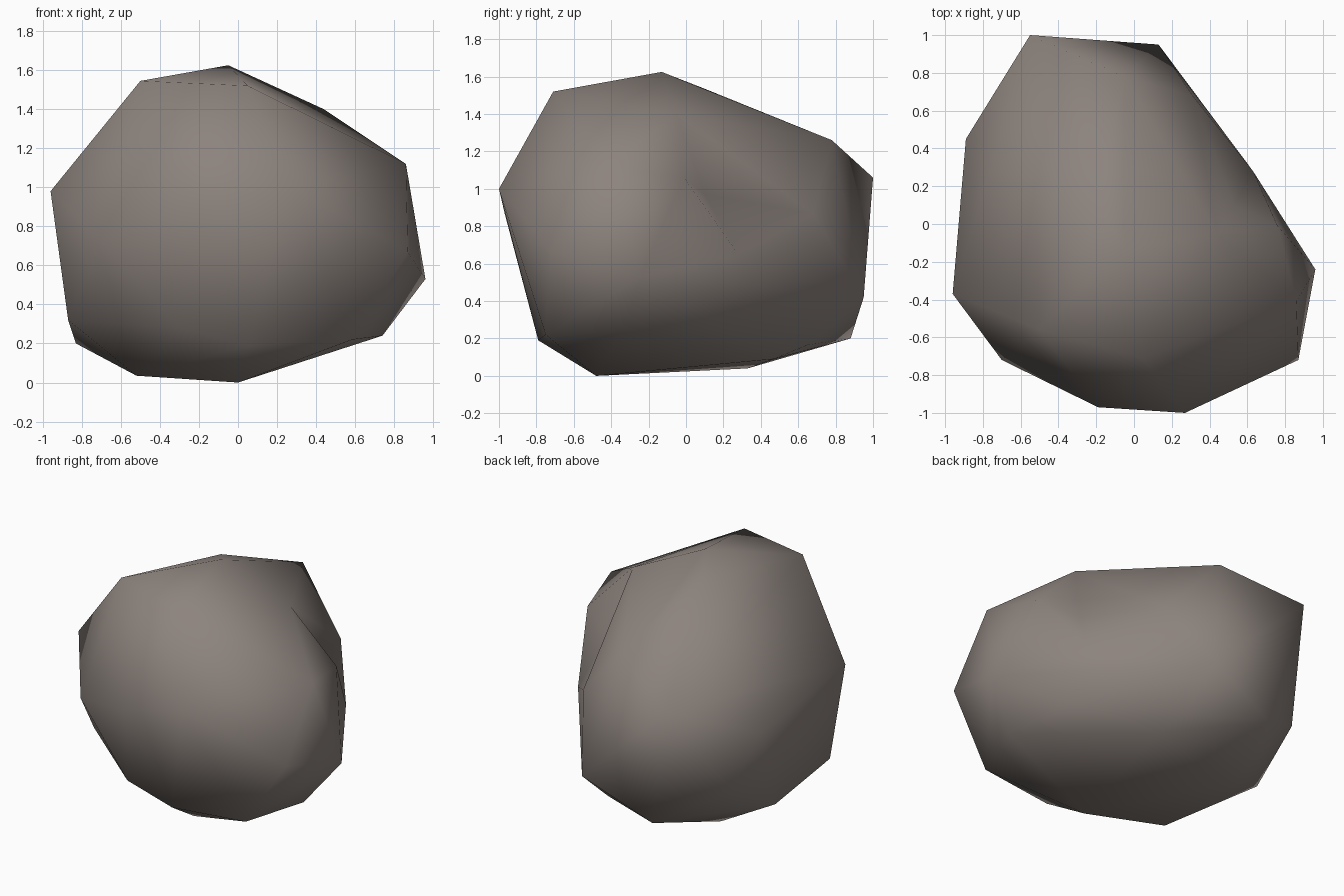
import bpy, bmesh
from mathutils import Vector

if "Cube" in bpy.data.objects:
    bpy.data.objects.remove(bpy.data.objects["Cube"])

# Boulder corners, grouped in rings from the ground to the crown
base = [(0, -.48, 0), (-.52, -.32, .035), (-.5, .33, .04), (.2, .47, .09), (.14, .65, .165)]
lower = [(.585, -.75, .22), (.05, -.79, .19), (-.3, -.78, .28), (-.87, -.33, .32), (.6, .1, .31),
         (-.83, .21, .2), (-.36, .88, .2), (.13, .95, .42), (.74, -.34, .24), (-.77, .62, .43)]
middle = [(.96, -.24, .53), (.87, -.72, .67), (.27, -1, 1), (-.19, -.97, .87),
          (-.7, -.72, .72), (-.96, -.37, .98), (-.89, .45, .8), (-.55, 1, 1.06)]
upper = [(.86, -.41, 1.12)]
crown = [(.05, -.71, 1.52), (-.5, -.56, 1.545), (-.05, -.13, 1.625), (-.2, .1, 1.535)]
# Corners around the hollow in the back right side, and its deepest point
rim = [(-.05, .78, 1.26), (.44, -.05, 1.4), (.76, -.01, 1.06), (.63, .28, .65), (.31, .68, .865)]
hollow = (.53, .1, .97)

# Wrap the corners in a closed skin
bm = bmesh.new()
for ring in (base, lower, middle, upper, crown, rim):
    for p in ring:
        bm.verts.new(p)
bmesh.ops.convex_hull(bm, input=bm.verts[:])
bmesh.ops.delete(bm, geom=[v for v in bm.verts if not v.link_faces], context='VERTS')

# Open the skin between the rim corners and close it again with a hollow
edge = [min(bm.verts, key=lambda v: (v.co - Vector(p)).length) for p in rim]
cut = [f for f in bm.faces if all(v in edge for v in f.verts)]
bmesh.ops.delete(bm, geom=cut, context='FACES')
bm.faces.new((edge[0], edge[1], edge[4]))
deep = bm.verts.new(hollow)
ring = edge[1:]
for a, b in zip(ring, ring[1:] + ring[:1]):
    bm.faces.new((a, b, deep))
# Cap any gap left along the rim
bmesh.ops.holes_fill(bm, edges=[e for e in bm.edges if e.is_boundary], sides=0)

bmesh.ops.recalc_face_normals(bm, faces=bm.faces[:])
for f in bm.faces:
    f.smooth = True

mesh = bpy.data.meshes.new("boulder")
bm.to_mesh(mesh)
bm.free()

# Stone colour
stone = bpy.data.materials.new("warm grey stone")
stone.diffuse_color = (.265, .228, .206, 1)
stone.use_nodes = True
stone.node_tree.nodes["Principled BSDF"].inputs["Base Color"].default_value = stone.diffuse_color
mesh.materials.append(stone)
bpy.context.collection.objects.link(bpy.data.objects.new("boulder", mesh))
